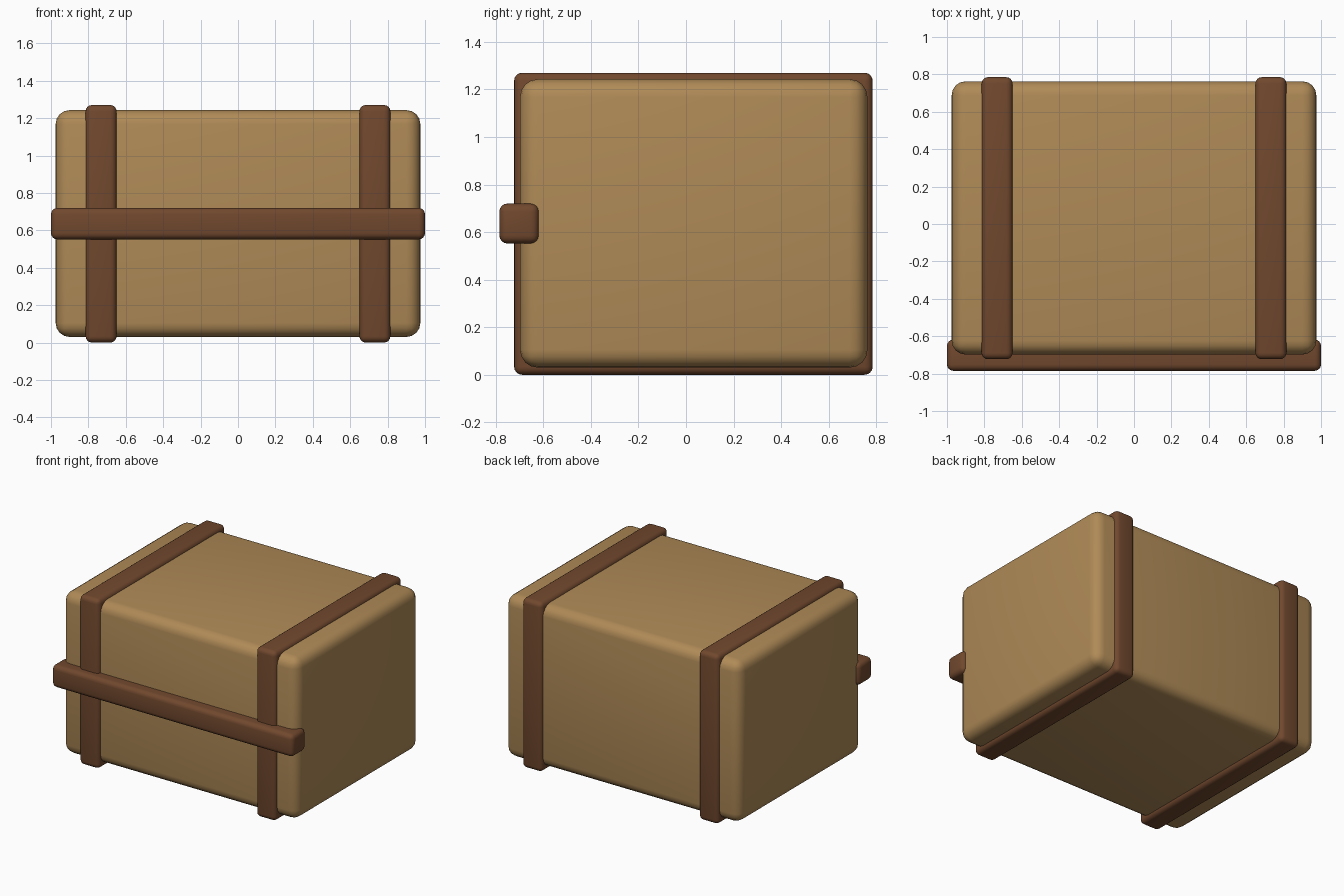
import bpy

if "Cube" in bpy.data.objects:
    bpy.data.objects.remove(bpy.data.objects["Cube"])


def material(name, rgb):
    m = bpy.data.materials.new(name)
    m.diffuse_color = (*rgb, 1)
    m.use_nodes = True
    m.node_tree.nodes["Principled BSDF"].inputs["Base Color"].default_value = m.diffuse_color
    return m


def rounded_box(name, lo, hi, radius, mat, segments=4):
    """Box between two corners with rounded edges and smooth shading."""
    centre = [(a + b) / 2 for a, b in zip(lo, hi)]
    bpy.ops.mesh.primitive_cube_add(size=1, location=centre)
    ob = bpy.context.object
    ob.name = name
    ob.scale = [b - a for a, b in zip(lo, hi)]
    bpy.ops.object.transform_apply(location=False, rotation=False, scale=True)
    bev = ob.modifiers.new("round_edges", 'BEVEL')
    bev.width = radius
    bev.segments = segments
    bpy.ops.object.modifier_apply(modifier=bev.name)
    bpy.ops.object.shade_smooth_by_angle()
    ob.data.materials.append(mat)
    return ob


tan = material("tan_box", (0.43, 0.255, 0.095))
brown = material("brown_strap", (0.165, 0.065, 0.027))

# Main crate body
rounded_box("box_body", (-0.975, -0.698, 0.03), (0.975, 0.763, 1.243), 0.075, tan)

# Straps wrapped around the body near each end
for side, x in (("left", -0.732), ("right", 0.732)):
    rounded_box(side + "_strap", (x - 0.083, -0.723, 0.0),
                (x + 0.083, 0.785, 1.27), 0.034, brown)

# Horizontal bar across the front
rounded_box("front_bar", (-1.0, -0.785, 0.552), (1.0, -0.618, 0.72), 0.034, brown)
